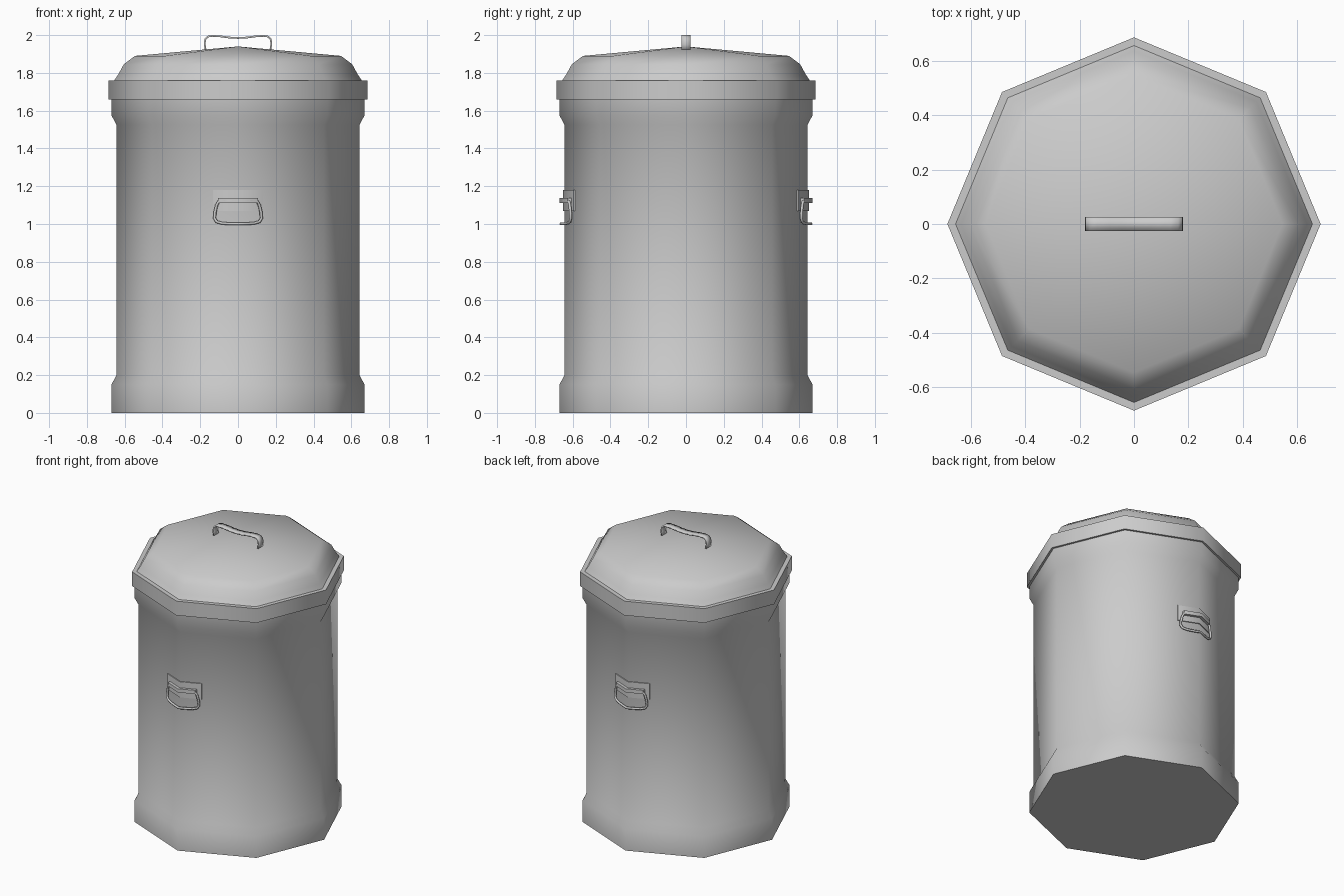
import bpy, bmesh
from math import cos, sin, pi, radians

if "Cube" in bpy.data.objects:
    bpy.data.objects.remove(bpy.data.objects["Cube"])

SIDES = 8
TAN = 0.4142  # slope of the octagon faces beside a corner


def finish(name, bm, angle=50):
    bmesh.ops.remove_doubles(bm, verts=bm.verts, dist=1e-5)
    bmesh.ops.recalc_face_normals(bm, faces=bm.faces)
    me = bpy.data.meshes.new(name)
    bm.to_mesh(me)
    bm.free()
    ob = bpy.data.objects.new(name, me)
    bpy.context.collection.objects.link(ob)
    bpy.ops.object.select_all(action='DESELECT')
    ob.select_set(True)
    bpy.context.view_layer.objects.active = ob
    bpy.ops.object.shade_smooth_by_angle(angle=radians(angle))
    return ob


def revolve(name, profile, cap_bottom=False, cap_top=False):
    bm = bmesh.new()
    rings = [[bm.verts.new((r * cos(2 * pi * i / SIDES), r * sin(2 * pi * i / SIDES), z))
              for i in range(SIDES)] for r, z in profile if r > 0]
    for a, b in zip(rings, rings[1:]):
        for i in range(SIDES):
            j = (i + 1) % SIDES
            bm.faces.new((a[i], a[j], b[j], b[i]))
    if cap_bottom:
        bm.faces.new(rings[0])
    if cap_top:  # last profile point is the apex
        apex = bm.verts.new((0, 0, profile[-1][1]))
        for i in range(SIDES):
            bm.faces.new((rings[-1][i], rings[-1][(i + 1) % SIDES], apex))
    return finish(name, bm)


def bent_plate(name, half, d_in, d_out, z0, z1, s):
    """Plate folded around the front (s=1) or back (s=-1) corner."""
    bm = bmesh.new()
    secs = []
    for x in (-half, 0, half):
        yi, yo = -(d_in - TAN * abs(x)), -(d_out - TAN * abs(x))
        secs.append([bm.verts.new((s * x, s * y, z))
                     for y, z in ((yi, z0), (yo, z0), (yo, z1), (yi, z1))])
    for a, b in zip(secs, secs[1:]):
        for i in range(4):
            j = (i + 1) % 4
            bm.faces.new((a[i], a[j], b[j], b[i]))
    bm.faces.new(secs[0])
    bm.faces.new(secs[-1])
    return finish(name, bm)


# Can body with flared base and collar
revolve("can_body", [(0.67, 0), (0.67, 0.15), (0.643, 0.2), (0.643, 1.525),
                     (0.67, 1.575), (0.67, 1.72)], cap_bottom=True)

# Lid: rim band, ledge and domed top
revolve("lid", [(0.665, 1.66), (0.685, 1.66), (0.685, 1.76), (0.655, 1.76),
                (0.635, 1.79), (0.605, 1.845), (0.545, 1.89), (0, 1.94)], cap_top=True)

# Lid handle: flat strip with a dipped grip
half = [(0.170, 1.915), (0.176, 1.95), (0.174, 1.978), (0.160, 1.992), (0.135, 1.996),
        (0.09, 1.993), (0.045, 1.987)]
path = [(-x, z) for x, z in half] + [(0, 1.985)] + half[::-1]
bm = bmesh.new()
pairs = [[bm.verts.new((x, y, z)) for y in (-0.025, 0.025)] for x, z in path]
for a, b in zip(pairs, pairs[1:]):
    bm.faces.new((a[0], a[1], b[1], b[0]))
grip = finish("lid_handle", bm)
mod = grip.modifiers.new("thickness", 'SOLIDIFY')
mod.thickness = 0.009
mod.offset = 0

# Side handles: folded plate, clip and hanging loop, front and back
loop_half = [(0.05, 1.125), (0.10, 1.122), (0.113, 1.10), (0.122, 1.06), (0.124, 1.03),
             (0.113, 1.012), (0.085, 1.004), (0.04, 1.001)]
loop = [(0, 1.125)] + loop_half + [(0, 1.001)] + [(-x, z) for x, z in loop_half[::-1]]
for tag, s in (("front", 1), ("back", -1)):
    bent_plate(tag + "_handle_plate", 0.133, 0.635, 0.65, 1.07, 1.18, s)
    bent_plate(tag + "_handle_clip", 0.105, 0.64, 0.67, 1.112, 1.138, s)
    cu = bpy.data.curves.new(tag + "_handle_loop", 'CURVE')
    cu.dimensions = '3D'
    cu.bevel_depth = 0.008
    cu.bevel_resolution = 1
    sp = cu.splines.new('POLY')
    sp.points.add(len(loop) - 1)
    for p, (x, z) in zip(sp.points, loop):
        p.co = (s * x, -s * (0.662 - TAN * abs(x)), z, 1)
    sp.use_cyclic_u = True
    ob = bpy.data.objects.new(tag + "_handle_loop", cu)
    bpy.context.collection.objects.link(ob)
    bpy.ops.object.select_all(action='DESELECT')
    ob.select_set(True)
    bpy.context.view_layer.objects.active = ob
    bpy.ops.object.convert(target='MESH')
